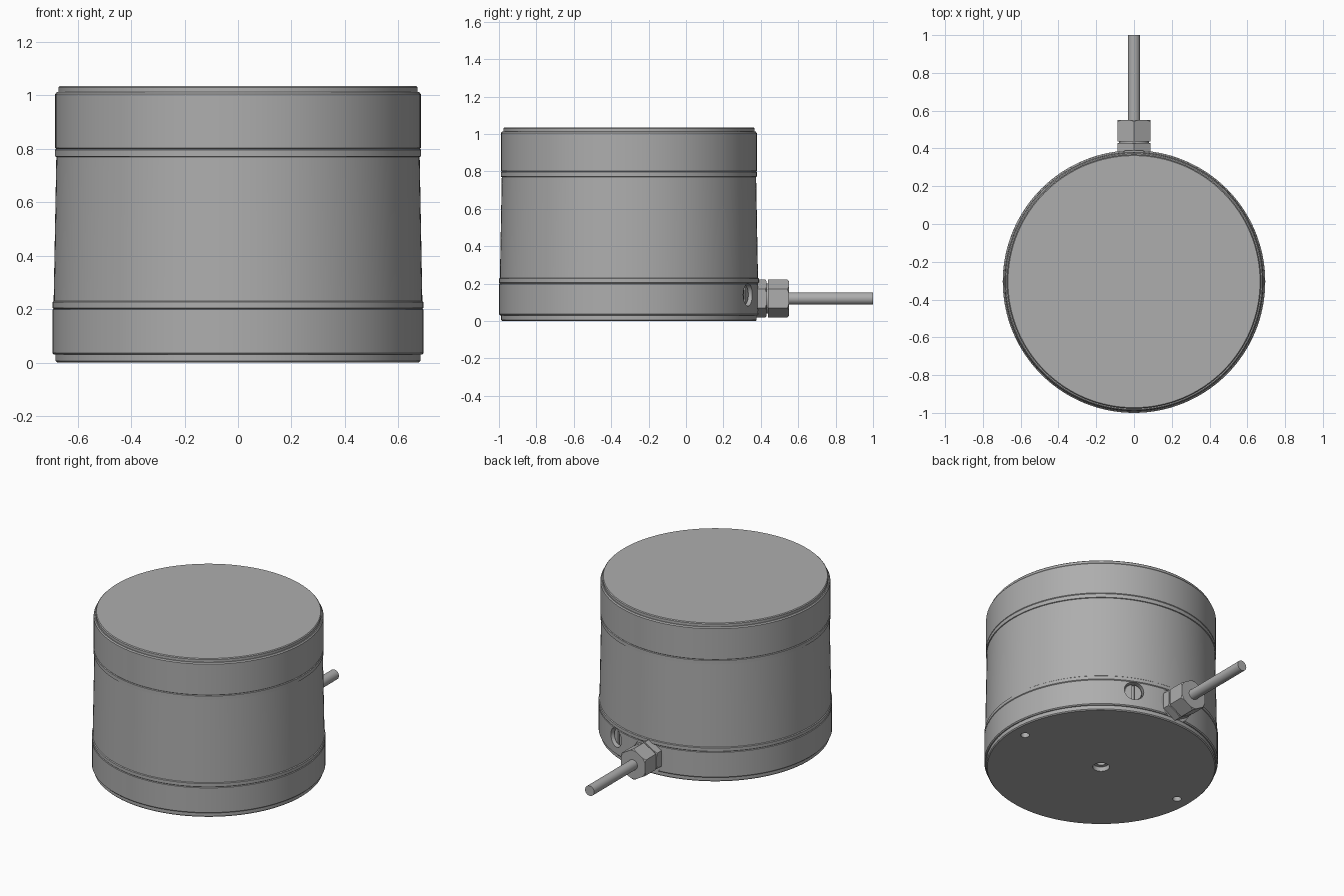
import bpy, bmesh
from math import radians, sin, cos, pi
from mathutils import Matrix, Vector

cube = bpy.data.objects.get("Cube")
if cube:
    bpy.data.objects.remove(cube, do_unlink=True)

AXIS_Y = -0.305      # centre line of the round housing
GLAND_Z = 0.12       # height of the cable outlet
R = 0.695            # base radius

steel = bpy.data.materials.new("grey_steel")
steel.use_nodes = True
grey = (0.42, 0.42, 0.42, 1)
steel.diffuse_color = grey
steel.node_tree.nodes["Principled BSDF"].inputs["Base Color"].default_value = grey


def lathe(name, profile, place, segs=128, angle=25):
    """Closed solid turned about local z from (radius, height) points."""
    bm = bmesh.new()
    rings = []
    for r, z in profile:
        rings.append([bm.verts.new((r * cos(2 * pi * i / segs), r * sin(2 * pi * i / segs), z))
                      for i in range(segs)])
    for a, b in zip(rings, rings[1:]):
        for i in range(segs):
            j = (i + 1) % segs
            bm.faces.new((a[i], a[j], b[j], b[i]))
    bm.faces.new(rings[0][::-1])
    bm.faces.new(rings[-1])
    mesh = bpy.data.meshes.new(name)
    bm.to_mesh(mesh)
    bm.free()
    mesh.materials.append(steel)
    obj = bpy.data.objects.new(name, mesh)
    obj.matrix_world = place
    bpy.context.collection.objects.link(obj)
    smooth(obj, angle)
    return obj


def select(obj):
    bpy.ops.object.select_all(action='DESELECT')
    obj.select_set(True)
    bpy.context.view_layer.objects.active = obj


def smooth(obj, angle=25):
    select(obj)
    bpy.ops.object.shade_smooth_by_angle(angle=radians(angle))


def cut(target, cutter):
    cutter.hide_render = True
    mod = target.modifiers.new("cut", 'BOOLEAN')
    mod.operation = 'DIFFERENCE'
    mod.solver = 'EXACT'
    mod.object = cutter
    select(target)
    bpy.ops.object.modifier_apply(modifier=mod.name)
    bpy.data.objects.remove(cutter, do_unlink=True)


def rod(r, z0, z1):
    return [(r, z0), (r, z1)]


upright = Matrix.Translation((0, AXIS_Y, 0))

# Base with stepped foot
base = lathe("base", [(0.677, 0), (0.683, 0.006), (0.683, 0.03), (0.689, 0.03), (R, 0.036),
                      (R, 0.198), (0.69, 0.201)], upright)

# Tapered sleeve between two collars
lathe("sleeve", [(0.69, 0.2), (R, 0.205), (R, 0.226), (0.69, 0.23), (0.68, 0.77),
                 (0.685, 0.772), (0.685, 0.796), (0.68, 0.8)], upright)

# Cap with raised rim
lathe("cap", [(0.68, 0.799), (0.684, 0.803), (0.684, 1.005), (0.678, 1.012), (0.672, 1.012),
              (0.672, 1.03), (0.667, 1.035)], upright)

# Holes in the underside
cut(base, lathe("centre_hole_cutter", [(0.05, -0.05), (0.05, 0.03), (0.028, 0.03), (0.028, 0.1)],
                upright, 48))
for side in (-1, 1):
    cut(base, lathe("fixing_hole_cutter", rod(0.026, -0.05, 0.08),
                    upright @ Matrix.Translation((0.59 * side, 0, 0)), 32))

# Outward direction matrices: local z points away from the housing
outlet = Matrix.Translation((0, AXIS_Y, GLAND_Z)) @ Matrix.Rotation(radians(-90), 4, 'X')
plug_place = (Matrix.Translation((0, AXIS_Y, 0.14)) @ Matrix.Rotation(radians(-23.5), 4, 'Z')
              @ Matrix.Rotation(radians(-90), 4, 'X'))

# Flat seat for the gland and bore for the plug
cut(base, lathe("seat_cutter", rod(0.108, 0.684, 0.8), outlet, 64))
cut(base, lathe("plug_bore_cutter", rod(0.06, 0.64, 0.8), plug_place, 48))
smooth(base)

# Slotted plug screw
plug = lathe("plug_screw", [(0.055, 0.635), (0.055, 0.67), (0.051, 0.674)], plug_place, 48)
bpy.ops.mesh.primitive_cube_add(size=1)
slot = bpy.context.object
slot.matrix_world = (plug_place @ Matrix.Translation((0, 0, 0.674))
                     @ Matrix.Diagonal((0.018, 0.2, 0.036, 1)))
bpy.context.view_layer.update()
cut(plug, slot)
smooth(plug)


def hex_nut(name, y0, y1, chamfer):
    """Hexagon with corners up and down, its ends trimmed by a turned chamfer."""
    r = 0.102
    nut = lathe(name, rod(r, y0 - AXIS_Y, y1 - AXIS_Y),
                outlet @ Matrix.Rotation(radians(30), 4, 'Z'), 6)
    a, b = y0 - AXIS_Y, y1 - AXIS_Y
    trim = lathe("trim_cutter", [(r + 0.01, a - 0.01), (r + 0.01, b - chamfer - 0.01),
                                 (r - 0.014, b + 0.004)], outlet, 64)
    mod = nut.modifiers.new("chamfer", 'BOOLEAN')
    mod.operation = 'INTERSECT'
    mod.solver = 'EXACT'
    mod.object = trim
    select(nut)
    bpy.ops.object.modifier_apply(modifier=mod.name)
    bpy.data.objects.remove(trim, do_unlink=True)
    smooth(nut)


# Cable gland: body flange, neck, clamping nut and cable
hex_nut("gland_flange", 0.375, 0.43, 0.003)
lathe("gland_neck", rod(0.08, 0.72, 0.76), outlet, 48)
hex_nut("gland_nut", 0.438, 0.55, 0.008)
lathe("cable", rod(0.033, 0.8, 1 - AXIS_Y), outlet, 32)
